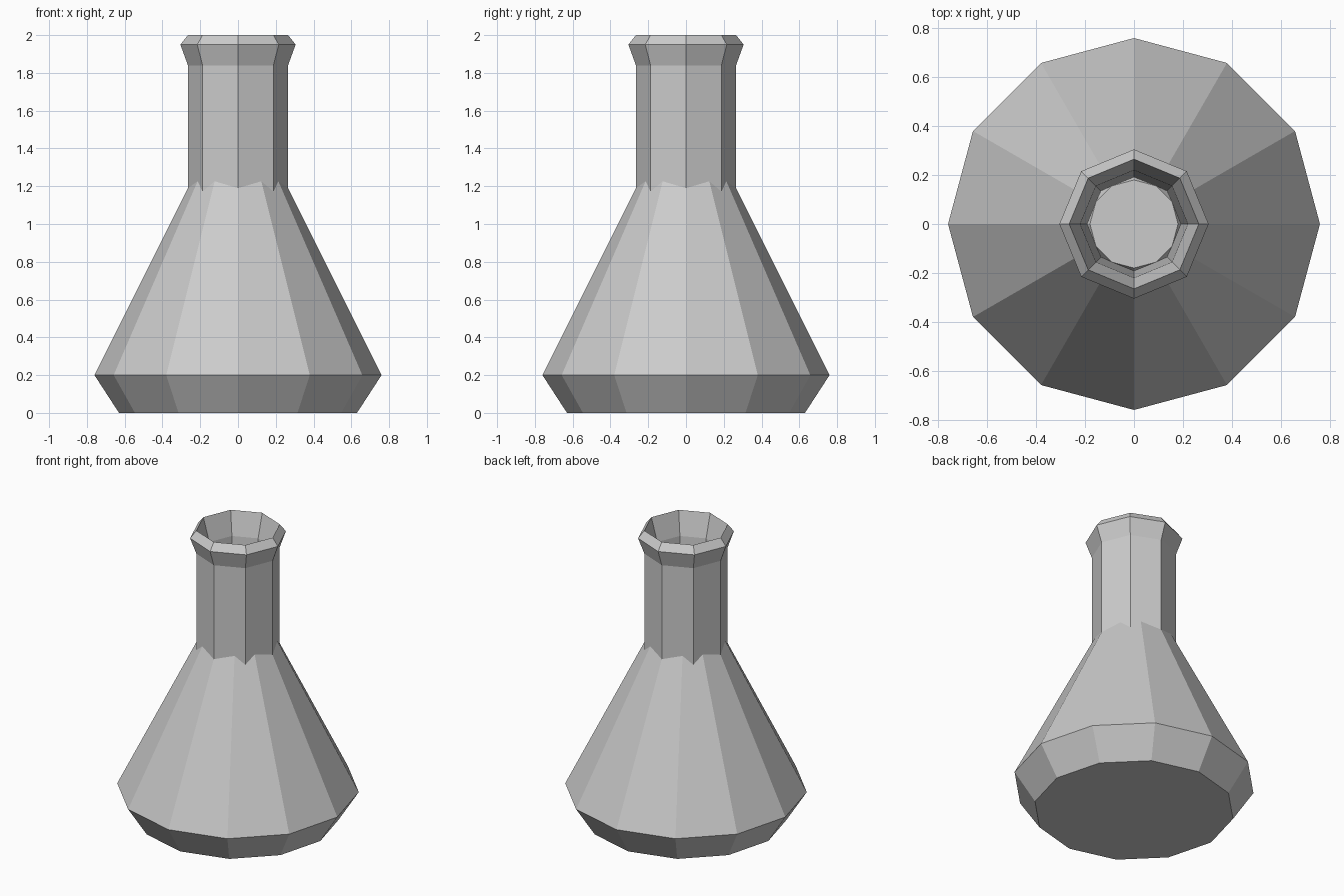
import bpy
import bmesh
from math import cos, sin, tau

if "Cube" in bpy.data.objects:
    bpy.data.objects.remove(bpy.data.objects["Cube"], do_unlink=True)

grey = bpy.data.materials.new("plain grey")
grey.use_nodes = True
colour = (0.6, 0.6, 0.6, 1)
grey.diffuse_color = colour
grey.node_tree.nodes["Principled BSDF"].inputs["Base Color"].default_value = colour


def lathe(name, profile, sides, cap_start=True, cap_end=True):
    """Spin a (radius, height) profile into a faceted solid."""
    bm = bmesh.new()
    rings = [[bm.verts.new((r * cos(tau * i / sides), r * sin(tau * i / sides), z))
              for i in range(sides)] for r, z in profile]
    for low, high in zip(rings, rings[1:]):
        for i in range(sides):
            j = (i + 1) % sides
            bm.faces.new((low[i], low[j], high[j], high[i]))
    if cap_start:
        bm.faces.new(rings[0][::-1])
    if cap_end:
        bm.faces.new(rings[-1])
    mesh = bpy.data.meshes.new(name)
    bm.to_mesh(mesh)
    bm.free()
    mesh.materials.append(grey)
    obj = bpy.data.objects.new(name, mesh)
    bpy.context.collection.objects.link(obj)
    return obj


# Twelve-sided body: bevelled foot and cone, capped inside the neck
lathe("flask_body", [(0.63, 0), (0.76, 0.2), (0.18, 1.36)], 12)

# Eight-sided hollow neck: outer wall, flared lip, then the inner wall
lathe("flask_neck", [(0.265, 1.1), (0.265, 1.84), (0.305, 1.95), (0.265, 2.0),
                     (0.22, 1.84), (0.19, 1.3)], 8, cap_start=False, cap_end=False)
